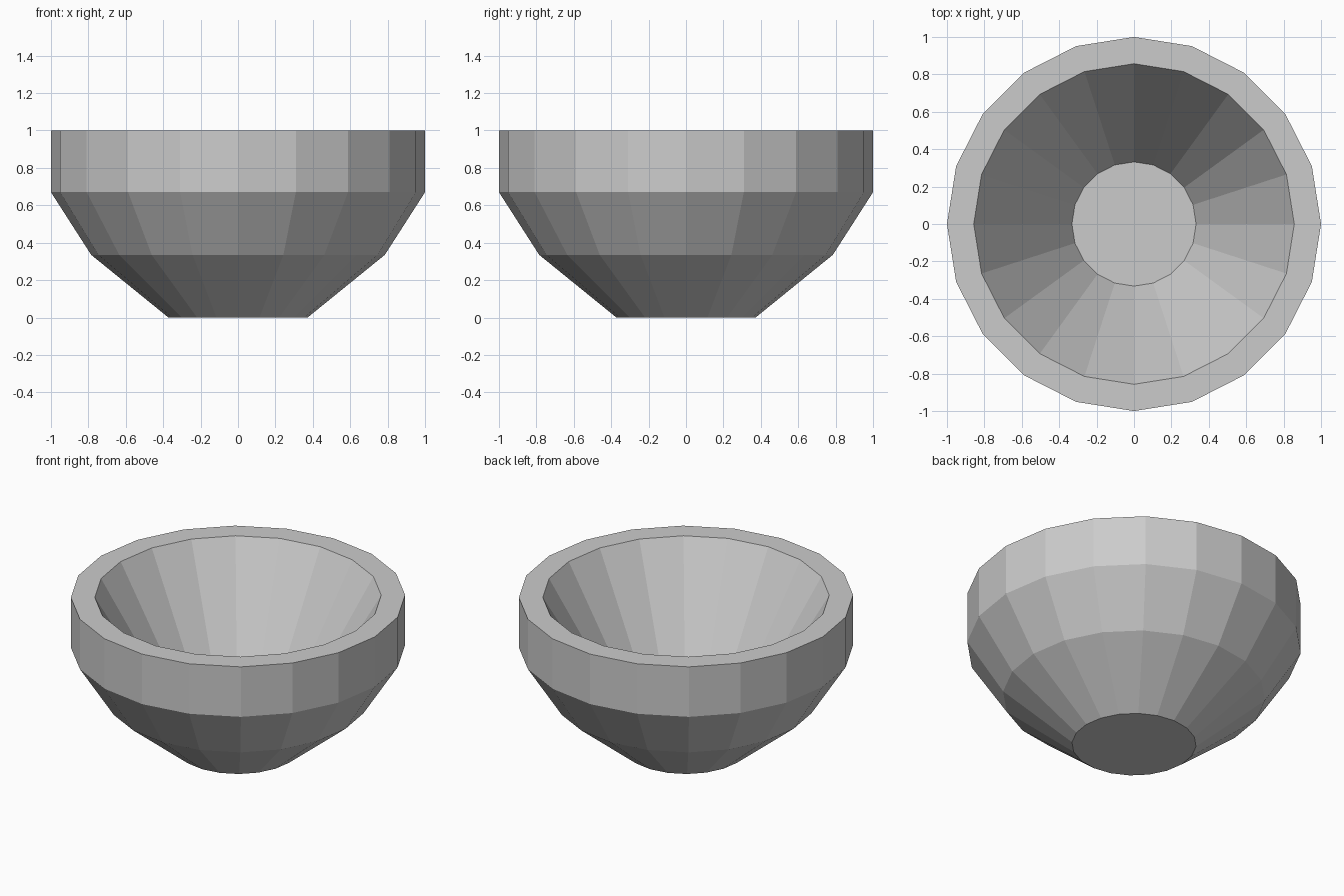
import bpy, bmesh
from math import cos, sin, tau

if "Cube" in bpy.data.objects:
    bpy.data.objects.remove(bpy.data.objects["Cube"])

SIDES = 20
# Profile (radius, height): base edge, outer wall, rim, inner floor edge
PROFILE = [(0.372, 0.0), (0.785, 0.335), (1.0, 0.67), (1.0, 1.0),
           (0.857, 1.0), (0.332, 0.10)]

bm = bmesh.new()
rings = [[bm.verts.new((r * cos(tau * i / SIDES), r * sin(tau * i / SIDES), z))
          for i in range(SIDES)] for r, z in PROFILE]

# Walls and rim
for a, b in zip(rings, rings[1:]):
    for i in range(SIDES):
        j = (i + 1) % SIDES
        bm.faces.new((a[i], a[j], b[j], b[i]))

# Underside and inner floor
bm.faces.new(rings[0][::-1])
bm.faces.new(rings[-1])
bmesh.ops.recalc_face_normals(bm, faces=bm.faces[:])

mesh = bpy.data.meshes.new("bowl")
bm.to_mesh(mesh)
bm.free()
bowl = bpy.data.objects.new("bowl", mesh)
bpy.context.collection.objects.link(bowl)
